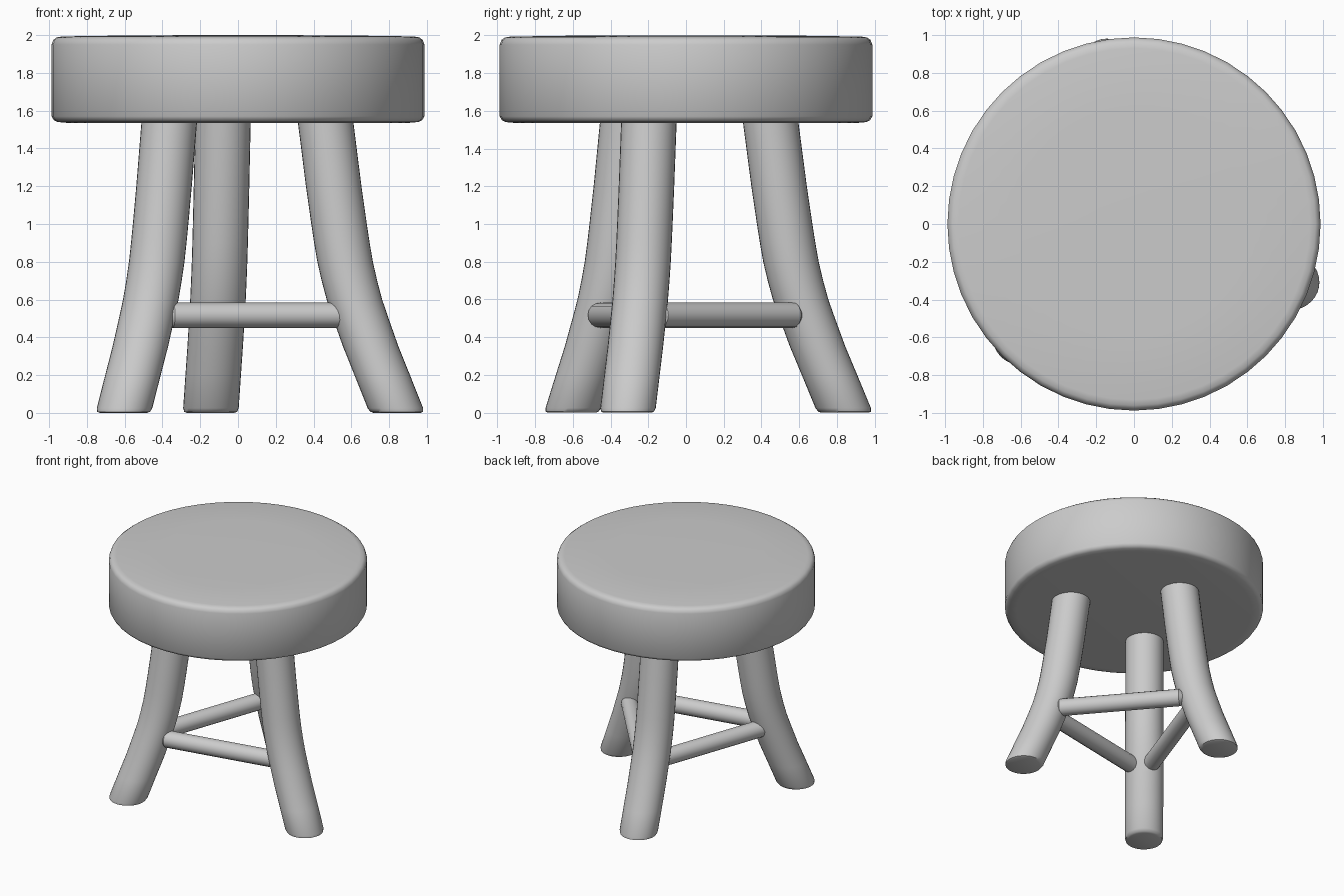
import bpy, bmesh, math
from mathutils import Vector

if "Cube" in bpy.data.objects:
    bpy.data.objects.remove(bpy.data.objects["Cube"])


def finish(name, bm):
    bmesh.ops.recalc_face_normals(bm, faces=bm.faces)
    me = bpy.data.meshes.new(name)
    bm.to_mesh(me)
    bm.free()
    ob = bpy.data.objects.new(name, me)
    bpy.context.collection.objects.link(ob)
    bpy.context.view_layer.objects.active = ob
    ob.select_set(True)
    bpy.ops.object.shade_smooth_by_angle(angle=math.radians(40))
    ob.select_set(False)
    return ob


def loft(name, rings, sides, u=Vector((1, 0, 0)), v=Vector((0, 1, 0))):
    """Join circles given as (centre, radius) into a capped tube."""
    bm = bmesh.new()
    loops = []
    for c, r in rings:
        loops.append([bm.verts.new(Vector(c) + r * (math.cos(a) * u + math.sin(a) * v))
                      for a in (2 * math.pi * i / sides for i in range(sides))])
    for lo, hi in zip(loops, loops[1:]):
        for i in range(sides):
            j = (i + 1) % sides
            bm.faces.new((lo[i], lo[j], hi[j], hi[i]))
    bm.faces.new(loops[0][::-1])
    bm.faces.new(loops[-1])
    return finish(name, bm)


# Thick round seat with softened rims and a barely domed top
seat = [(1.535, 0.90), (1.54, 0.955), (1.55, 0.975), (1.57, 0.987), (1.95, 0.987),
        (1.975, 0.978), (1.988, 0.96), (1.993, 0.93), (1.998, 0.6), (2.0, 0.2)]
loft("seat", [((0, 0, z), r) for z, r in seat], 48)

# Splayed legs: share one bend, given as (height, fraction from foot to top)
bend = [(0.0, 0.0), (0.006, 0.006), (0.025, 0.026), (0.2, 0.21), (0.35, 0.37), (0.5, 0.51),
        (0.6, 0.60), (0.7, 0.67), (0.8, 0.73), (0.9, 0.775), (1.0, 0.815),
        (1.2, 0.89), (1.53, 1.0), (1.6, 1.02)]
legs = {"left_leg": ((-0.607, -0.605), (-0.365, -0.31)),
        "right_leg": ((0.843, -0.31), (0.465, -0.197)),
        "back_leg": ((-0.145, 0.843), (-0.08, 0.45))}
for name, (foot, top) in legs.items():
    foot, top = Vector(foot), Vector(top)
    rings = []
    for z, t in bend:
        p = foot.lerp(top, t)
        r = 0.125 if z == 0 else 0.14 if z < 0.01 else 0.147
        rings.append(((p.x, p.y, z), r))
    loft(name, rings, 32)

# Rungs with chamfered ends, resting on the inner sides of the legs
rungs = {"front_rung": ((-0.375, -0.46), (0.60, -0.27)),
         "right_rung": ((0.64, -0.16), (0.0, 0.59)),
         "left_rung": ((-0.14, 0.56), (-0.475, -0.385))}
for name, (a, b) in rungs.items():
    a, b = Vector((*a, 0.517)), Vector((*b, 0.517))
    d = (b - a).normalized()
    up = Vector((0, 0, 1))
    rings = [(a, 0.04), (a + d * 0.03, 0.067), (b - d * 0.03, 0.067), (b, 0.04)]
    loft(name, rings, 16, d.cross(up), up)
